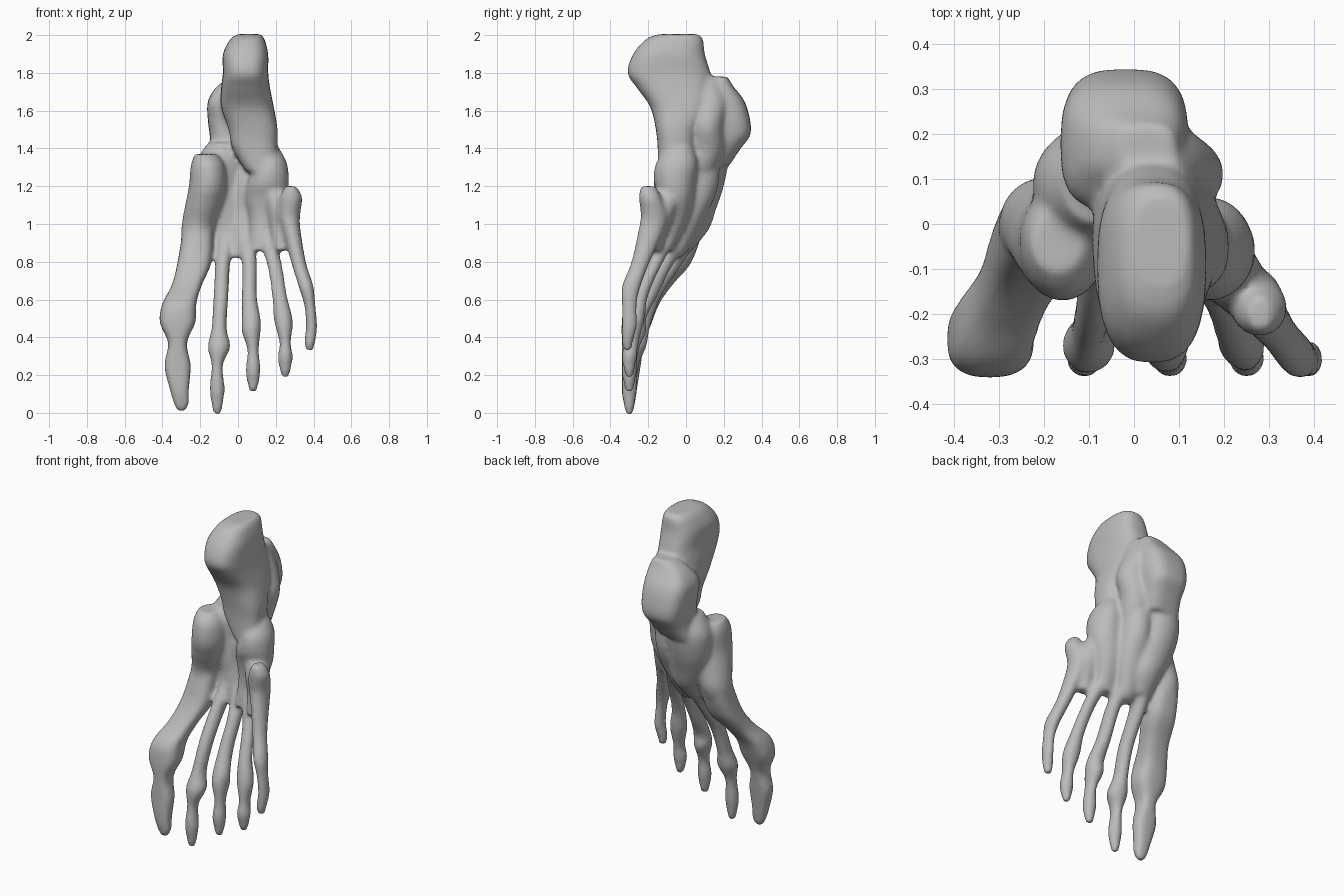
import bpy
import bmesh
from math import cos, sin, pi, copysign
from mathutils import Vector

default_cube = bpy.data.objects.get("Cube")
if default_cube:
    bpy.data.objects.remove(default_cube, do_unlink=True)

SIDES = 24
STEPS = 5


def bone_material():
    material = bpy.data.materials.new("bone_grey")
    colour = (0.5, 0.5, 0.5, 1)
    material.use_nodes = True
    material.diffuse_color = colour
    shader = material.node_tree.nodes["Principled BSDF"]
    shader.inputs["Base Color"].default_value = colour
    shader.inputs["Roughness"].default_value = 0.6
    return material


def spline(stations):
    """Catmull-Rom interpolation through (x, y, z, half width, half depth)."""
    points = [Vector(s) / 100 for s in stations]
    points = [points[0]] + points + [points[-1]]
    result = []
    for a, b, c, d in zip(points, points[1:], points[2:], points[3:]):
        for step in range(STEPS):
            t = step / STEPS
            result.append(b + (c - a) * (t / 2)
                          + (a * 2 - b * 5 + c * 4 - d) * (t * t / 2)
                          + (b * 3 - a - c * 3 + d) * (t ** 3 / 2))
    return result + [points[-1]]


def rounded(value, power):
    return copysign(abs(value) ** power, value)


def add_bone(bm, stations, boxiness=0.0):
    """Closed loft of horizontal rounded sections from top to bottom."""
    power = 1 - boxiness
    rings = []
    for x, y, z, width, depth in spline(stations):
        ring = []
        for i in range(SIDES):
            angle = 2 * pi * i / SIDES
            ring.append(bm.verts.new((x + width * rounded(cos(angle), power),
                                      y + depth * rounded(sin(angle), power), z)))
        rings.append(ring)
    for upper, lower in zip(rings, rings[1:]):
        for i in range(SIDES):
            j = (i + 1) % SIDES
            bm.faces.new((upper[i], lower[i], lower[j], upper[j]))
    bm.faces.new(rings[0])
    bm.faces.new(list(reversed(rings[-1])))


bm = bmesh.new()

# Heel bone
add_bone(bm, [(6, -4, 200.5, 6, 10), (5, -6, 198, 9, 15), (4, -9, 190, 12, 19),
              (4, -9, 180, 12, 22), (4, -6, 172, 13, 20), (5, -3, 162, 14, 16),
              (8, -5, 150, 13, 11), (9, -5, 140, 12, 10), (13, -6, 128, 9, 9)], 0.25)

# Ankle bone
add_bone(bm, [(3, 17, 178, 6, 5), (0, 17, 173, 11, 8), (-2, 17, 165, 14, 14),
              (-2, 19, 155, 14, 15), (-2, 19, 147, 13, 15), (-3, 16, 140, 12, 13),
              (-6, 11, 131, 12, 12)], 0.35)

# Outer side of the ankle, bridging heel and instep
add_bone(bm, [(5, 10, 178, 6, 7), (7, 12, 166, 9, 10), (9, 11, 152, 11, 9),
              (8, 11, 140, 9, 9), (6, 8, 130, 9, 9), (5, 6, 120, 6, 6)])

# Instep bones
add_bone(bm, [(-8, 9, 143, 8, 9), (-9, 9, 133, 13, 13), (-9, 8, 120, 13, 12),
              (-7, 6, 108, 12, 10), (-5, 4, 97, 9, 8), (-6, -2, 86, 6, 5)])
add_bone(bm, [(5, 9, 137, 8, 9), (5, 6, 120, 9, 11), (4, 3, 105, 9, 8),
              (2, -4, 86, 6, 5), (2, -7, 82, 4, 3)])

# Outer instep bone and its webs
add_bone(bm, [(15, -3, 140, 7, 7), (17, -5, 132, 9, 11), (16, -6, 122, 11, 11),
              (15, -5, 113, 11, 9), (14, -6, 102, 8, 7), (12, -11, 86, 6, 4)])
add_bone(bm, [(19, -8, 118, 7, 8), (22, -12, 108, 7, 7), (23, -14, 98, 6, 5),
              (23, -17, 86, 4, 4)])

# Inner instep bone
add_bone(bm, [(-17, -4, 137, 6, 7), (-16, -4, 131, 9, 12), (-16, -4, 120, 10, 13),
              (-18, -2, 110, 10, 12), (-21, 0, 98, 9, 10), (-22, -4, 86, 8, 9)])

# Big toe ray
add_bone(bm, [(-20, 0, 106, 7, 8), (-21, 0, 98, 8, 9), (-23, -6, 80, 9, 9),
              (-27, -15, 68, 8, 8), (-31, -23, 58, 9, 9), (-32, -26, 48, 9.5, 8),
              (-32, -28, 37, 5, 6), (-32, -29, 25, 7, 5), (-31, -30, 12, 5, 4),
              (-30, -30, 5, 4, 3), (-30, -30, 1, 2, 2)], 0.3)

# Second toe ray
add_bone(bm, [(-6, 6, 110, 6, 8), (-6, 2, 95, 5, 6), (-8, -7, 80, 4, 6),
              (-9, -18, 62, 4, 5), (-10, -24, 45, 4, 5), (-10, -27, 35, 6, 6),
              (-11, -29, 25, 3, 4), (-11, -30, 12, 4, 4), (-11, -30, -1, 2, 2)])

# Middle toe ray
add_bone(bm, [(2, 4, 112, 6, 8), (3, 0, 98, 5, 6), (6, -11, 80, 4, 5),
              (6, -20, 62, 4, 5), (7, -26, 50, 5, 5), (7, -27, 43, 5, 6),
              (8, -29, 33, 3, 4), (8, -30, 22, 4, 4), (8, -30, 11, 2, 2)])

# Fourth toe ray
add_bone(bm, [(11, -2, 112, 6, 8), (13, -7, 98, 5, 6), (19, -16, 80, 4, 4),
              (22, -24, 62, 4, 4), (24, -27, 49, 5, 5), (25, -29, 37, 3, 4),
              (25, -30, 29, 4, 4), (25, -30, 19, 2, 2)])

# Little toe ray
add_bone(bm, [(28, -20, 120, 3, 4), (28, -19, 114, 6, 6), (27, -17, 105, 6, 7),
              (28, -18, 98, 5, 7), (32, -24, 80, 4, 5), (36, -29, 67, 4, 5),
              (38, -30, 57, 3, 4), (39, -30, 46, 3, 4), (38, -31, 38, 3, 3),
              (38, -31, 33, 2, 2)])

bmesh.ops.recalc_face_normals(bm, faces=bm.faces)
mesh = bpy.data.meshes.new("foot_bones")
bm.to_mesh(mesh)
bm.free()
mesh.materials.append(bone_material())
foot = bpy.data.objects.new("foot_bones", mesh)
bpy.context.collection.objects.link(foot)

# Fuse the bones into one softly blended surface
fuse = foot.modifiers.new("fuse", "REMESH")
fuse.mode = "VOXEL"
fuse.voxel_size = 0.012
fuse.use_smooth_shade = True
soften = foot.modifiers.new("soften", "SMOOTH")
soften.factor = 0.5
soften.iterations = 9
